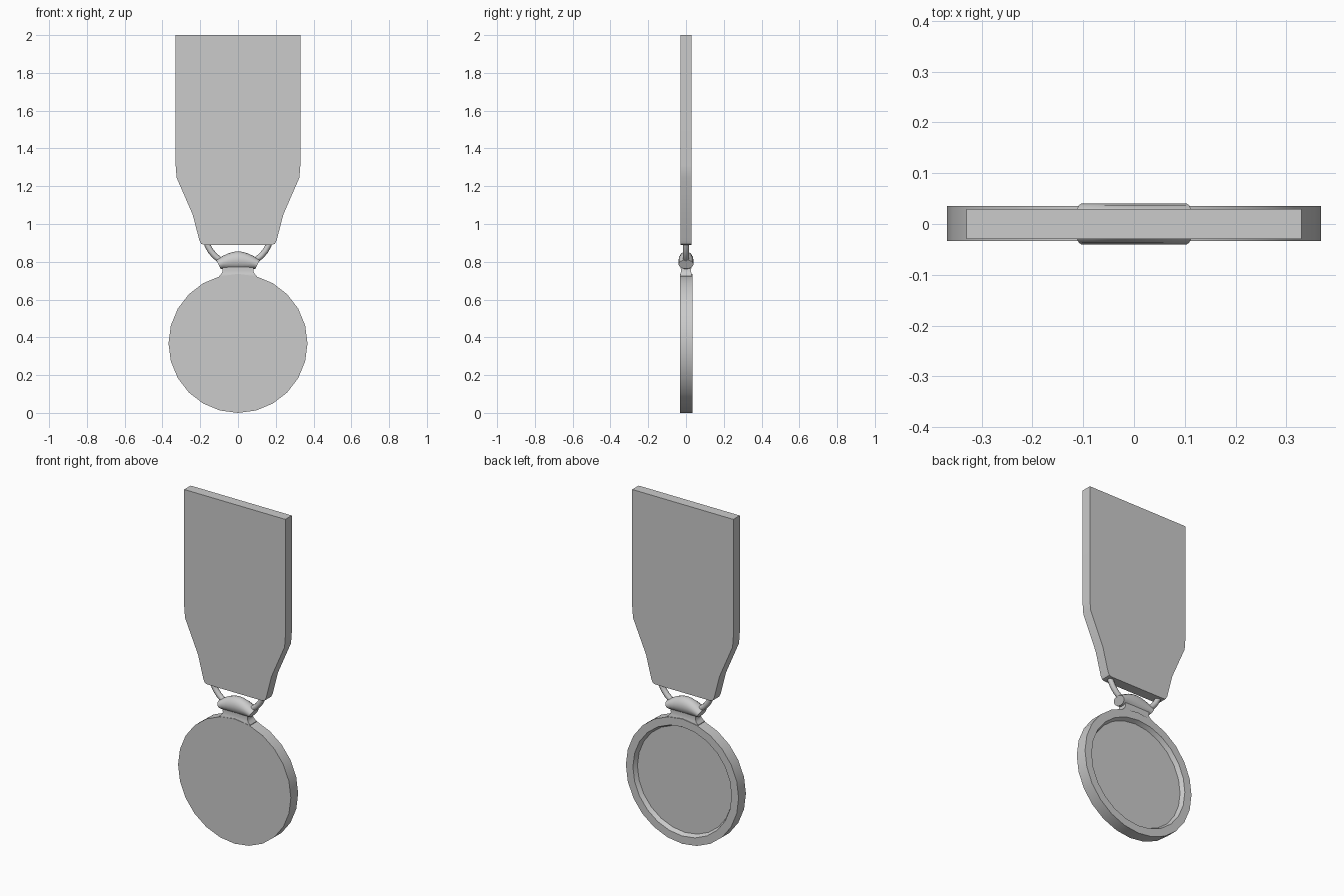
import bpy, bmesh, math

cube = bpy.data.objects.get("Cube")
if cube:
    bpy.data.objects.remove(cube, do_unlink=True)

grey = bpy.data.materials.new("plain_grey")
grey.use_nodes = True
COLOUR = (0.6, 0.6, 0.6, 1)
grey.diffuse_color = COLOUR
grey.node_tree.nodes["Principled BSDF"].inputs["Base Color"].default_value = COLOUR


def finish(obj, name, angle=30):
    obj.name = name
    obj.data.materials.clear()
    obj.data.materials.append(grey)
    bpy.ops.object.select_all(action='DESELECT')
    obj.select_set(True)
    bpy.context.view_layer.objects.active = obj
    bpy.ops.object.shade_smooth_by_angle(angle=math.radians(angle))


def loft(name, rings, angle=30):
    """Skin a list of equal-length point rings and cap both ends."""
    bm = bmesh.new()
    loops = [[bm.verts.new(p) for p in ring] for ring in rings]
    n = len(loops[0])
    for a, b in zip(loops, loops[1:]):
        for i in range(n):
            j = (i + 1) % n
            bm.faces.new((a[i], a[j], b[j], b[i]))
    bm.faces.new(loops[0])
    bm.faces.new(loops[-1])
    bmesh.ops.recalc_face_normals(bm, faces=bm.faces)
    mesh = bpy.data.meshes.new(name)
    bm.to_mesh(mesh)
    bm.free()
    obj = bpy.data.objects.new(name, mesh)
    bpy.context.collection.objects.link(obj)
    finish(obj, name, angle)


# Ribbon: mirrored half outline given depth
half = [(0.33, 2.0), (0.33, 1.31), (0.325, 1.245), (0.24, 1.05),
        (0.205, 0.915), (0.195, 0.895), (0.18, 0.89)]
outline = half + [(-x, z) for x, z in reversed(half)]
loft("ribbon", [[(x, y, z) for x, z in outline] for y in (-0.03, 0.03)])

# Medal disc: flat front, raised rim around a recessed back
R, SIDES = 0.368, 24
profile = [(R, -0.033), (R, 0.035), (0.322, 0.035), (0.31, 0.01)]
loft("medal_disc", [
    [(r * math.cos(math.tau * i / SIDES), y, R + r * math.sin(math.tau * i / SIDES))
     for i in range(SIDES)] for r, y in profile])

# Neck: waisted block joining the disc to the bail
neck = [(0.70, 0.10, 0.032), (0.725, 0.10, 0.032), (0.738, 0.087, 0.029),
        (0.75, 0.081, 0.026), (0.785, 0.081, 0.03)]
loft("neck", [[(-w, -d, z), (w, -d, z), (w, d, z), (-w, d, z)]
              for z, w, d in neck])

# Bail: barrel across the top of the neck, tapering to flat ends
stations = []
for k in range(-4, 5):
    t = k / 4
    top = 0.855 - 0.045 * t * t
    bottom = 0.757 + 0.006 * t * t
    lean = 0.012 * t ** 3
    stations.append([
        (0.104 * t + lean * math.sin(a), 0.04 * math.cos(a),
         (top + bottom) / 2 + (top - bottom) / 2 * math.sin(a))
        for a in (math.tau * i / 16 for i in range(16))])
loft("bail", stations, 40)

# Ring: hangs from inside the ribbon and passes through the bail
bpy.ops.mesh.primitive_torus_add(
    major_radius=0.176, minor_radius=0.016, major_segments=32, minor_segments=10,
    location=(0, 0, 0.957), rotation=(math.pi / 2, 0, 0))
finish(bpy.context.object, "hanging_ring", 60)
